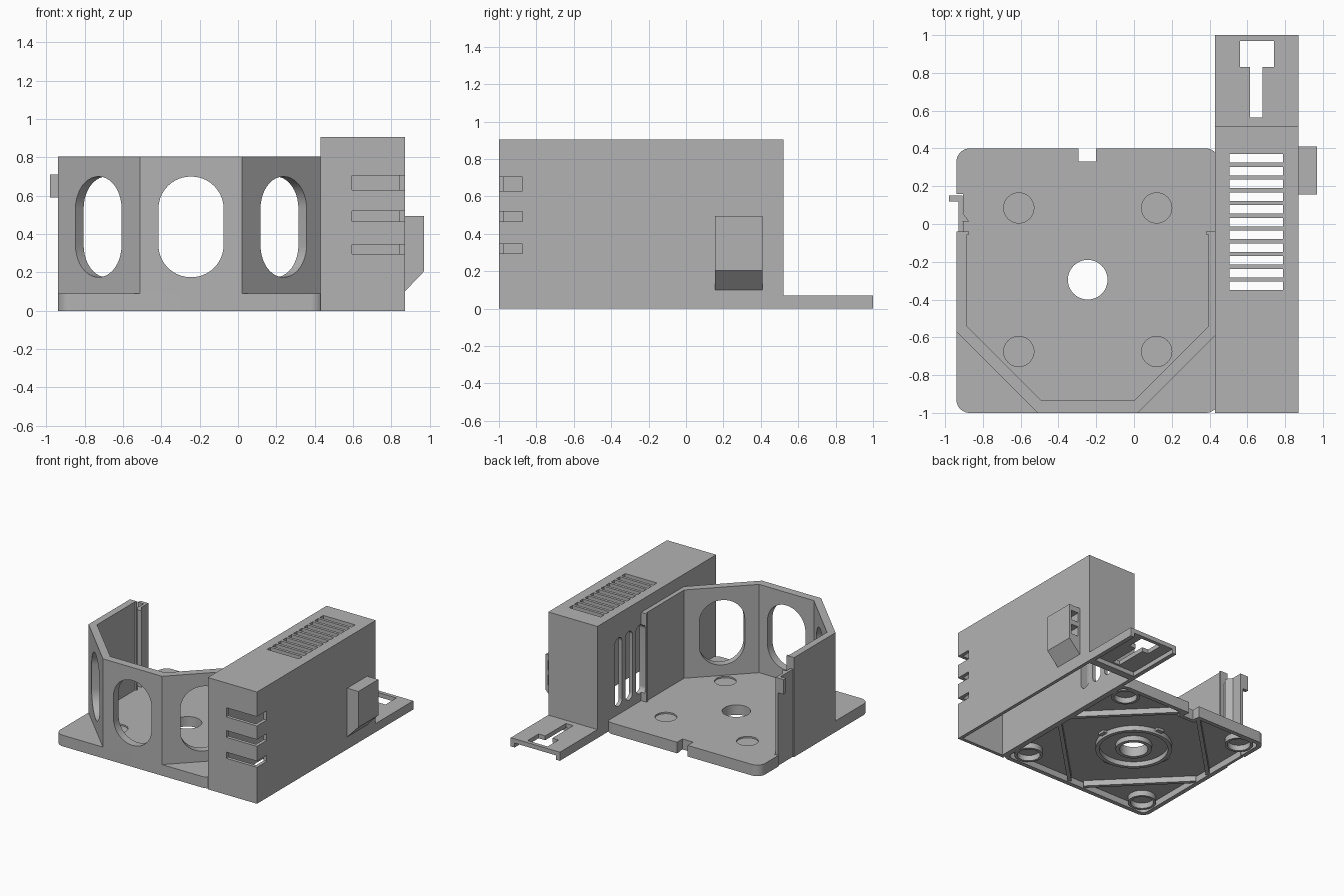
import bpy, bmesh, math
from mathutils import Matrix, Vector

cube = bpy.data.objects.get("Cube")
if cube:
    bpy.data.objects.remove(cube, do_unlink=True)

grey = bpy.data.materials.new("plain_grey")
grey.use_nodes = True
color = (0.45, 0.45, 0.45, 1)
grey.diffuse_color = color
grey.node_tree.nodes["Principled BSDF"].inputs["Base Color"].default_value = color


def prism(name, pts, lo, hi, frame=Matrix()):
    """Extrude a 2D outline from lo to hi along the frame's third axis."""
    bm = bmesh.new()
    face = bm.faces.new([bm.verts.new((u, v, lo)) for u, v in pts])
    top = bmesh.ops.extrude_face_region(bm, geom=[face])["geom"]
    bmesh.ops.translate(bm, vec=(0, 0, hi - lo),
                        verts=[g for g in top if isinstance(g, bmesh.types.BMVert)])
    bm.transform(frame)
    bmesh.ops.recalc_face_normals(bm, faces=bm.faces)
    mesh = bpy.data.meshes.new(name)
    bm.to_mesh(mesh)
    bm.free()
    mesh.materials.append(grey)
    obj = bpy.data.objects.new(name, mesh)
    bpy.context.collection.objects.link(obj)
    return obj


def rect(x0, x1, y0, y1):
    return [(x0, y0), (x1, y0), (x1, y1), (x0, y1)]


def box(name, x0, x1, y0, y1, z0, z1):
    return prism(name, rect(x0, x1, y0, y1), z0, z1)


def circle(cx, cy, r, n=40):
    return [(cx + r * math.cos(2 * math.pi * i / n),
             cy + r * math.sin(2 * math.pi * i / n)) for i in range(n)]


def rounded(x0, x1, y0, y1, r, n=10):
    """Rectangle outline with round corners; a stadium when r is half the width."""
    pts = []
    for k, (cx, cy) in enumerate(rect(x0 + r, x1 - r, y0 + r, y1 - r)):
        for i in range(n + 1):
            a = math.pi * (1 + k / 2 + i / n / 2)
            p = (cx + r * math.cos(a), cy + r * math.sin(a))
            if not pts or (Vector(p) - Vector(pts[-1])).length > 1e-4:
                pts.append(p)
    return pts


def upright(x, y, angle):
    """Frame with u horizontal at the given angle, v up, and w across the wall."""
    c, s = math.cos(angle), math.sin(angle)
    return Matrix(((c, 0, s, x), (s, 0, -c, y), (0, 1, 0, 0), (0, 0, 0, 1)))


def boolean(obj, tools, operation="DIFFERENCE"):
    for tool in tools:
        tool.hide_render = True
        mod = obj.modifiers.new("boolean", "BOOLEAN")
        mod.operation, mod.solver, mod.object = operation, "EXACT", tool
        bpy.context.view_layer.objects.active = obj
        bpy.ops.object.modifier_apply(modifier=mod.name)
        bpy.data.objects.remove(tool, do_unlink=True)


def tube(name, r_out, r_in, z0, z1):
    obj = prism(name, circle(CX, CY, r_out), z0, z1)
    boolean(obj, [prism("cutter", circle(CX, CY, r_in), z0 - .1, z1 + .1)])
    return obj


CX, CY = -.245, -.295
corners = [(sx, sy) for sx in (-1, 1) for sy in (-1, 1)]

# Base plate: shallow tray, open below
plate = prism("base_plate", rounded(-.94, .45, -1, .4, .07), 0, .09)
boolean(plate, [
    prism("cutter", rounded(-.905, .415, -.965, .365, .04), -.1, .05),
    prism("cutter", circle(CX, CY, .105), -.1, .2),
    box("cutter", -.295, -.2, .33, .5, -.1, .2),
    box("cutter", -1, -.905, -.04, .16, -.1, .2)]
    + [prism("cutter", circle(CX + sx * .365, CY + sy * .38, .08), .078, .2)
       for sx, sy in corners])
# Frame around the back notch, under the plate
for x in (-.325, -.2):
    box("notch_rim", x, x + .03, .3, .38, .005, .06)
box("notch_rim", -.325, -.17, .3, .33, .005, .06)

# Underside rings, diagonal ribs and corner bosses
tube("center_ring", .135, .105, .01, .06)
tube("outer_ring", .285, .255, .01, .06)
for k in range(4):
    a = k * math.pi / 2
    x, y = CX + .285 * math.cos(a), CY + .285 * math.sin(a)
    box("ring_lug", x - .03, x + .03, y - .03, y + .03, .03, .06)
for sx, sy in corners:
    a = math.atan2(sy, sx)
    frame = Matrix.Translation((CX, CY, 0)) @ Matrix.Rotation(a, 4, "Z")
    prism("corner_rib", rect(.5, .53, -.42, .42), .005, .06, frame)
    boss = prism("corner_boss", circle(CX + sx * .55, CY + sy * .56, .105), .005, .06)
    boolean(boss, [prism("cutter", circle(CX + sx * .55, CY + sy * .56, .085), -.1, .05)])

# Angled wall with three large openings
half_out = [(-.94, -.04), (-.94, -.57), (-.51, -1)]
half_in = [(-.49, -.935), (-.885, -.54), (-.885, -.04)]


def mirror(pts):
    return [(2 * CX - x, y) for x, y in reversed(pts)]


wall = prism("angled_wall", half_out + mirror(half_out) + mirror(half_in) + half_in, .06, .805)
window = rounded(-.17, .17, .175, .70, .168)
slot_y = [-.29 + .135 * i for i in range(5)]


def side_slots(x, count):
    return [prism("cutter", rounded(-.045, .045, .155, .71, .0445), -.06, .06,
                  upright(x, y, math.pi / 2)) for y in slot_y[:count]]


boolean(wall, [prism("cutter", window, -.2, .2, upright(x, y, a)) for x, y, a in
               ((CX, -.97, 0), (-.71, -.765, -math.pi / 4), (.22, -.765, math.pi / 4))]
        + side_slots(.42, 3))
for x in (-.887, .381):
    box("wall_end_lip", x, x + .014, -.055, -.04, .09, .805)

# Spring clip at the end of the left wall
box("clip_arm", -.93, -.908, -.06, .15, 0, .71)
box("clip_tab", -.98, -.92, .12, .15, .59, .71)
prism("clip_hook", [(-.915, .07), (-.872, .012), (-.915, .012)], .09, .71)

# Tall housing, open below, with vents
housing = box("housing", .43, .87, -1, .52, 0, .905)
boolean(housing, [box("cutter", .46, .843, -.973, .49, -.1, .875)]
        + [box("cutter", .505, .79, .325 - .0675 * i, .37 - .0675 * i, .8, 1)
           for i in range(11)]
        + [box("cutter", .595, .9, -1.1, -.875, z, z + h)
           for z, h in ((.295, .05), (.465, .055), (.63, .075))]
        + side_slots(.43, 5) + side_slots(.86, 3))

# Slanted catch on the housing side
side = Matrix(((1, 0, 0, 0), (0, 0, 1, 0), (0, 1, 0, 0), (0, 0, 0, 1)))
catch = prism("side_catch", [(.86, .09), (.97, .205), (.97, .495), (.86, .495)], .155, .41, side)
boolean(catch, [box("cutter", .885, .95, .3, .5, z, z + .08) for z in (.25, .37)])

# Mounting tab with keyhole, hollow below
tab = box("mounting_tab", .43, .87, .515, 1, 0, .07)
boolean(tab, [box("cutter", .465, .835, .55, 1.1, -.1, .035),
              box("cutter", .56, .74, .83, .97, -.1, .2),
              box("cutter", .615, .68, .565, .84, -.1, .2)])

for obj in bpy.context.collection.objects:
    if obj.type == "MESH":
        bpy.ops.object.select_all(action="DESELECT")
        obj.select_set(True)
        bpy.context.view_layer.objects.active = obj
        bpy.ops.object.shade_smooth_by_angle(angle=math.radians(25))
